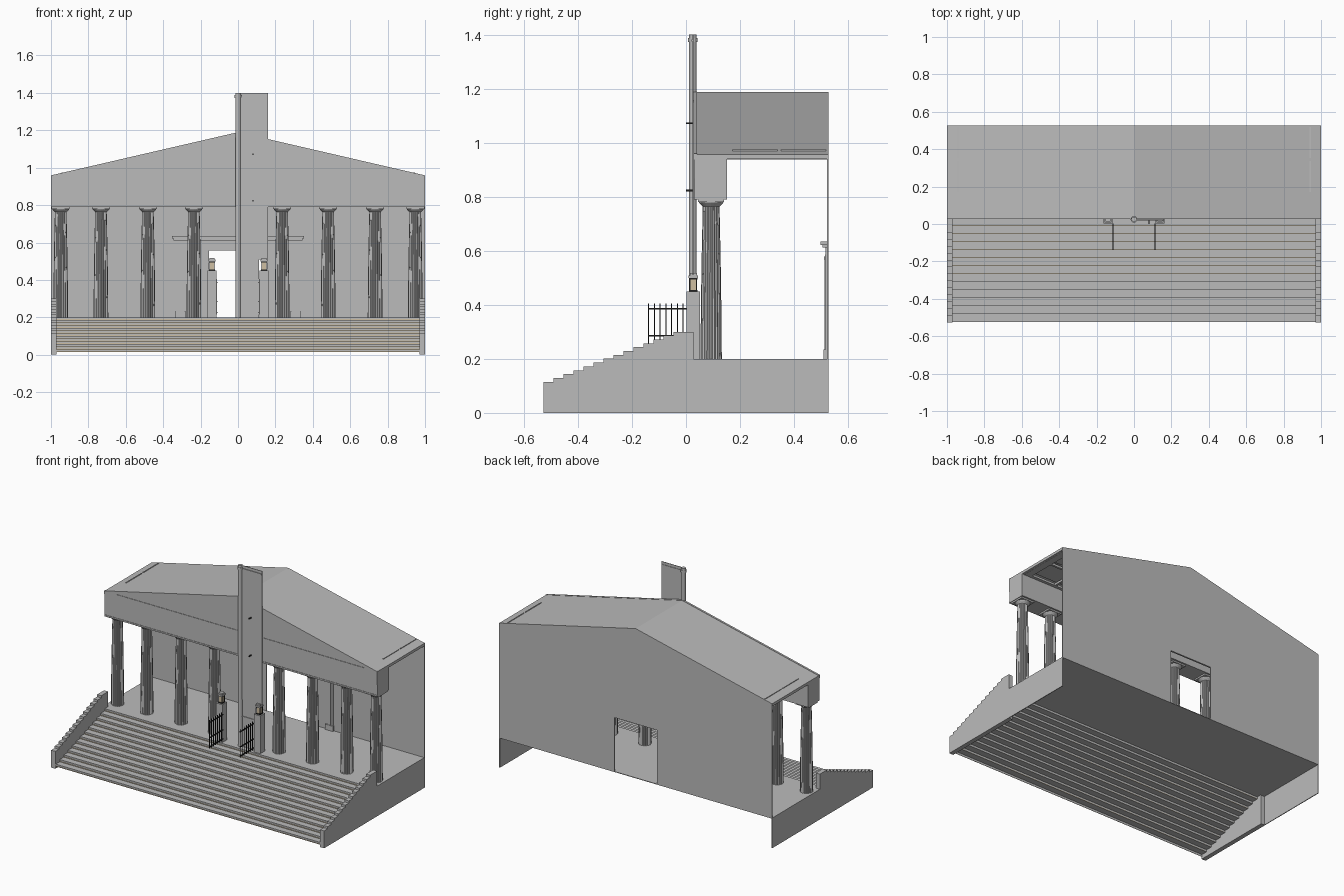
import bpy, bmesh, math

if "Cube" in bpy.data.objects:
    bpy.data.objects.remove(bpy.data.objects["Cube"])


def material(name, rgb):
    m = bpy.data.materials.new(name)
    m.diffuse_color = (*rgb, 1)
    m.use_nodes = True
    m.node_tree.nodes["Principled BSDF"].inputs["Base Color"].default_value = m.diffuse_color
    return m


STONE = material("grey stone", (0.5, 0.5, 0.5))
CREAM = material("cream", (0.62, 0.52, 0.36))
IRON = material("black iron", (0.015, 0.015, 0.015))


def finish(name, bm, mat):
    bmesh.ops.recalc_face_normals(bm, faces=bm.faces)
    me = bpy.data.meshes.new(name)
    bm.to_mesh(me)
    bm.free()
    me.materials.append(mat)
    ob = bpy.data.objects.new(name, me)
    bpy.context.collection.objects.link(ob)
    return ob


def boxes(name, items, mat=STONE):
    """One object from boxes given as (x0, x1, y0, y1, z0, z1)."""
    bm = bmesh.new()
    for x0, x1, y0, y1, z0, z1 in items:
        vs = bmesh.ops.create_cube(bm, size=1)["verts"]
        for v in vs:
            v.co = (x1 if v.co.x > 0 else x0, y1 if v.co.y > 0 else y0,
                    z1 if v.co.z > 0 else z0)
    return finish(name, bm, mat)


def prism(name, profile, axis, a, b, mat=STONE):
    """Closed profile extruded along x (profile is y,z) or y (profile is x,z)."""
    bm = bmesh.new()

    def at(p, d):
        return (d, p[0], p[1]) if axis == "x" else (p[0], d, p[1])
    lo = [bm.verts.new(at(p, a)) for p in profile]
    hi = [bm.verts.new(at(p, b)) for p in profile]
    bm.faces.new(lo)
    bm.faces.new(hi)
    n = len(profile)
    for i in range(n):
        j = (i + 1) % n
        bm.faces.new((lo[i], lo[j], hi[j], hi[i]))
    return finish(name, bm, mat)


def lathe(name, cx, cy, rings, sides, flute=1.0, mat=STONE):
    """Turned shape from (radius, z) rings; flute < 1 pulls in every other vertex."""
    bm = bmesh.new()
    loops = []
    for r, z in rings:
        loop = []
        for i in range(sides):
            t = 2 * math.pi * i / sides
            k = r * (flute if i % 2 else 1)
            loop.append(bm.verts.new((cx + k * math.cos(t), cy + k * math.sin(t), z)))
        loops.append(loop)
    for p, q in zip(loops, loops[1:]):
        for i in range(sides):
            j = (i + 1) % sides
            bm.faces.new((p[i], p[j], q[j], q[i]))
    bm.faces.new(loops[0])
    bm.faces.new(loops[-1])
    return finish(name, bm, mat)


HALF, BACK, FRONT, FLOOR = 1.0, 0.527, -0.527, 0.2
EAVE, RIDGE = 0.957, 1.188

# Stairs: an open folded sheet of treads and risers, with a pale strip on each riser
N = 13
run, rise = (0.03 - FRONT) / N, (FLOOR - 0.015) / N
bm = bmesh.new()
path = []
for i in range(N):
    y = FRONT + 0.004 + i * run
    path += [(y, 0.015 + i * rise), (y, 0.015 + (i + 1) * rise)]
path.append((0.04, FLOOR))
rows = [[bm.verts.new((x, y, z)) for x in (-0.97, 0.97)] for y, z in path]
for p, q in zip(rows, rows[1:]):
    bm.faces.new((p[0], p[1], q[1], q[0]))
finish("stairs", bm, STONE)
boxes("stair_strips", [(-0.97, 0.97, FRONT + 0.002 + i * run, FRONT + 0.004 + i * run,
                        0.015 + i * rise, 0.019 + i * rise) for i in range(N)], CREAM)

# Stepped side parapets with a top pier
prof = [(0.027, 0.0), (FRONT, 0.0)]
M = 14
for i in range(M):
    z = 0.115 + i * (0.185 / (M - 1))
    y0 = FRONT + i * 0.037
    prof += [(y0, z), (y0 + 0.037 if i < M - 1 else 0.027, z)]
for s, side in ((-1, "left"), (1, "right")):
    prism(side + "_parapet", prof, "x", s * 0.97, s * HALF)

# Platform floor and side skirts, open at the back and beneath
boxes("platform_floor", [(-HALF, HALF, 0.027, BACK, FLOOR - 0.004, FLOOR)])
boxes("platform_skirts", [(min(s, s * 0.995), max(s, s * 0.995), 0.027, BACK, 0, FLOOR)
                          for s in (-1, 1)])

# Back wall with doorway
D, DT = 0.155, 0.557
prism("back_wall", [(-HALF, FLOOR), (-D, FLOOR), (-D, DT), (D, DT), (D, FLOOR),
                    (HALF, FLOOR), (HALF, EAVE - 0.004), (0, RIDGE - 0.004),
                    (-HALF, EAVE - 0.004)], "y", BACK - 0.005, BACK)

# Door surround: jambs, header and cornice
surround = [(-0.335, 0.335, BACK - 0.012, BACK - 0.005, 0.558, 0.586),
            (-0.315, 0.315, BACK - 0.016, BACK - 0.005, 0.565, 0.578),
            (-0.335, 0.335, BACK - 0.010, BACK - 0.005, 0.586, 0.612),
            (-0.345, 0.345, 0.505, BACK - 0.005, 0.612, 0.622),
            (-0.352, 0.352, 0.498, BACK - 0.005, 0.622, 0.635)]
for s in (-1, 1):
    for a, b, d, top in ((0.285, 0.335, 0.010, 0.56), (0.30, 0.32, 0.015, 0.565),
                         (0.28, 0.338, 0.018, 0.235)):
        surround.append((min(s * a, s * b), max(s * a, s * b),
                         BACK - d, BACK - 0.005, FLOOR, top))
boxes("door_surround", surround)

# Roof sheets
prism("roof", [(-HALF, EAVE - 0.018), (-HALF, EAVE), (0, RIDGE), (HALF, EAVE),
               (HALF, EAVE - 0.018), (0.985, EAVE - 0.018), (0.985, EAVE - 0.004),
               (0, RIDGE - 0.006), (-0.985, EAVE - 0.004), (-0.985, EAVE - 0.018)],
      "y", 0.035, BACK)

# Coffered ceiling: beams with recessed panels
C = 10
beams = [(-0.985, 0.985, y0, y1, 0.938, 0.952)
         for y0, y1 in ((0.15, 0.172), (0.338, 0.352), (0.518, BACK - 0.005))]
w = 2 * 0.945 / C
for i in range(C + 1):
    x = -0.945 + i * w
    x0, x1 = x - 0.007, x + 0.007
    if i == 0:
        x0 = -0.985
    if i == C:
        x1 = 0.985
    beams.append((x0, x1, 0.16, BACK - 0.005, 0.938, 0.952))
boxes("ceiling_beams", beams)
boxes("ceiling_panels", [(-0.94, 0.94, y0, y1, 0.962, 0.966)
                         for y0, y1 in ((0.172, 0.338), (0.352, 0.518))])
boxes("eave_rails", [(s * 0.942 - 0.003, s * 0.942 + 0.003, y0, y1, 0.95, 0.974)
                     for s in (-1, 1) for y0, y1 in ((0.172, 0.338), (0.352, 0.518))])

# Entablature beam and pediment with thin mouldings
boxes("entablature", [(-HALF, HALF, 0.032, 0.152, 0.795, 0.945),
                      (-HALF, HALF, 0.029, 0.033, 0.868, 0.957),
                      (-HALF, HALF, 0.029, 0.152, 0.79, 0.80)])
prism("pediment", [(-HALF, 0.94), (HALF, 0.94), (HALF, EAVE), (0, RIDGE), (-HALF, EAVE)],
      "y", 0.032, 0.045)
prism("raking_cornice", [(-HALF, EAVE + 0.002), (-HALF, EAVE - 0.02), (0, RIDGE - 0.024),
                         (HALF, EAVE - 0.02), (HALF, EAVE + 0.002), (0, RIDGE + 0.002)],
      "y", 0.027, 0.04)

# Fluted columns with flared capitals
COLS = [0.948, 0.733, 0.482, 0.236]
CY = 0.093
for n, x in enumerate([-c for c in COLS] + COLS[::-1]):
    lathe(f"column_shaft_{n}", x, CY,
          [(0.0395, FLOOR), (0.038, 0.38), (0.035, 0.58), (0.031, 0.765)], 40, 0.91)
    lathe(f"column_capital_{n}", x, CY,
          [(0.030, 0.763), (0.033, 0.765), (0.044, 0.776), (0.046, 0.781)], 24)
    boxes(f"column_abacus_{n}", [(x - 0.048, x + 0.048, CY - 0.048, CY + 0.048, 0.78, 0.792)])

# Gate pillars, lanterns and open iron gates
for s, side in ((-1, "left"), (1, "right")):
    px = s * 0.139
    boxes(side + "_gate_pillar", [(px - 0.023, px + 0.023, 0.002, 0.052, FLOOR, 0.45)])
    boxes(side + "_lantern_glass", [(px - 0.011, px + 0.011, 0.016, 0.038, 0.453, 0.497)], CREAM)
    posts = [(px + a - 0.002, px + a + 0.002, 0.027 + b - 0.002, 0.027 + b + 0.002, 0.45, 0.5)
             for a in (-0.012, 0.012) for b in (-0.012, 0.012)]
    boxes(side + "_lantern_frame",
          posts + [(px - 0.015, px + 0.015, 0.012, 0.042, 0.45, 0.455),
                   (px - 0.015, px + 0.015, 0.012, 0.042, 0.494, 0.499)], IRON)
    boxes(side + "_lantern_cap", [(px - 0.018, px + 0.018, 0.009, 0.045, 0.499, 0.508),
                                  (px - 0.013, px + 0.013, 0.014, 0.040, 0.508, 0.518)])
    gx = s * 0.113
    bars = [(gx - 0.002, gx + 0.002, y - 0.002, y + 0.002, 0.215, 0.404)
            for y in [-0.138 + i * 0.0212 for i in range(7)]]
    rails = [(gx - 0.003, gx + 0.003, -0.14, 0.004, z - 0.003, z + 0.003)
             for z in (0.225, 0.285, 0.386)]
    boxes(side + "_gate", bars + rails, IRON)

# Flagpole with collar, long hanging banner and its brackets
lathe("flagpole", 0, 0.025, [(0.014, FLOOR), (0.014, 1.4)], 12)
lathe("flagpole_collar", 0, 0.025, [(0.018, 1.372), (0.018, 1.388)], 12)
boxes("banner", [(0.01, 0.16, 0.024, 0.027, 0.51, 1.4)])
boxes("banner_top_rod", [(0.01, 0.16, 0.02, 0.03, 1.374, 1.382)])
boxes("lower_panel", [(0.01, 0.113, 0.026, 0.029, FLOOR, 0.51),
                      (0.01, 0.113, 0.022, 0.030, 0.396, 0.402)])
boxes("banner_brackets", [(0.077, 0.083, 0.0, 0.025, z - 0.003, z + 0.003)
                          for z in (0.823, 1.072)], IRON)
